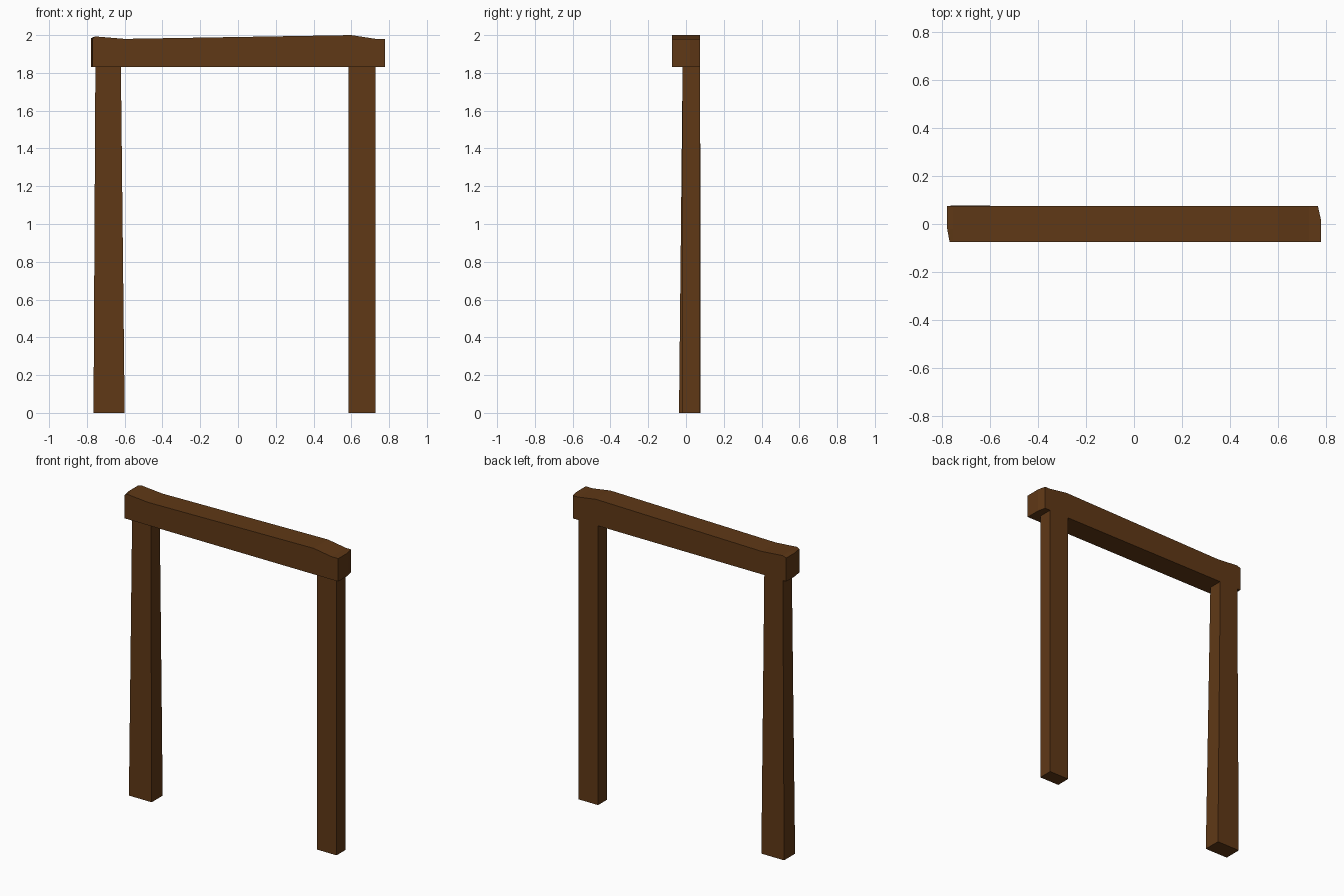
import bpy

if "Cube" in bpy.data.objects:
    bpy.data.objects.remove(bpy.data.objects["Cube"])

wood = bpy.data.materials.new("brown_wood")
wood.diffuse_color = (0.115, 0.04, 0.008, 1)
wood.use_nodes = True
wood.node_tree.nodes["Principled BSDF"].inputs["Base Color"].default_value = wood.diffuse_color


def loft(name, rings):
    """Bridge equal-sized vertex rings into a closed flat-faced solid."""
    n = len(rings[0])
    verts = [v for ring in rings for v in ring]
    faces = [tuple(range(n))[::-1], tuple(range(len(verts) - n, len(verts)))]
    for r in range(len(rings) - 1):
        for i in range(n):
            a, b = r * n + i, r * n + (i + 1) % n
            faces.append((a, b, b + n, a + n))
    mesh = bpy.data.meshes.new(name)
    mesh.from_pydata(verts, [], faces)
    mesh.materials.append(wood)
    obj = bpy.data.objects.new(name, mesh)
    bpy.context.collection.objects.link(obj)
    return obj


def rect(x0, x1, y0, y1, z):
    return [(x0, y0, z), (x1, y0, z), (x1, y1, z), (x0, y1, z)]


# Posts: the left one tapers, the right one is straight
loft("left_post", [rect(-0.765, -0.60, -0.037, 0.077, 0),
                   rect(-0.755, -0.62, -0.018, 0.075, 1.83)])
loft("right_post", [rect(0.585, 0.727, -0.018, 0.075, 0),
                    rect(0.585, 0.727, -0.018, 0.075, 1.83)])

# Lintel: uneven top outline carried through the depth, two end corners trimmed
top = [(0.73, 1.98), (0.60, 2.0), (-0.60, 1.98), (-0.755, 1.993)]


def lintel_ring(left, right, y):
    outline = [(left, 1.83), (right, 1.83), (right, 1.98)] + top + [(left, 1.984)]
    return [(x, y, z) for x, z in reversed(outline)]


loft("lintel", [lintel_ring(-0.769, 0.779, -0.075),
                lintel_ring(-0.779, 0.779, -0.02),
                lintel_ring(-0.779, 0.779, 0.02),
                lintel_ring(-0.779, 0.767, 0.075)])

# Consistent outward normals
import bmesh
for obj in bpy.context.collection.objects:
    bm = bmesh.new()
    bm.from_mesh(obj.data)
    bmesh.ops.recalc_face_normals(bm, faces=bm.faces)
    bm.to_mesh(obj.data)
    bm.free()
